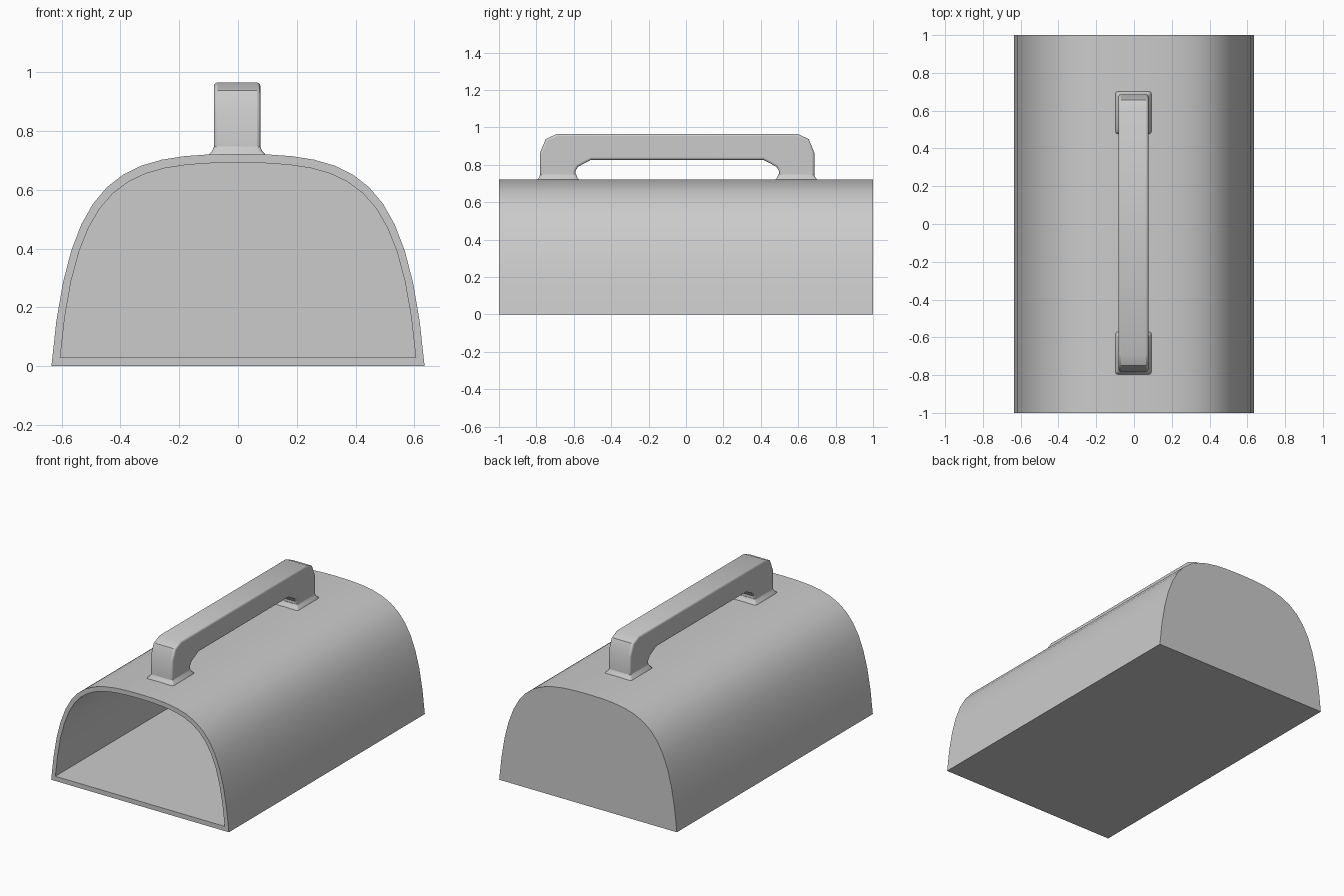
import bpy, bmesh, math
from mathutils import Vector
from mathutils.geometry import interpolate_bezier

cube = bpy.data.objects.get("Cube")
if cube:
    bpy.data.objects.remove(cube, do_unlink=True)

grey = bpy.data.materials.new("plain grey")
grey.use_nodes = True
grey.diffuse_color = (0.6, 0.6, 0.6, 1)
grey.node_tree.nodes["Principled BSDF"].inputs["Base Color"].default_value = (0.6, 0.6, 0.6, 1)


def finish(name, bm, angle=35, bevel=0):
    bmesh.ops.recalc_face_normals(bm, faces=bm.faces)
    mesh = bpy.data.meshes.new(name)
    bm.to_mesh(mesh)
    bm.free()
    mesh.materials.append(grey)
    obj = bpy.data.objects.new(name, mesh)
    bpy.context.collection.objects.link(obj)
    if bevel:
        mod = obj.modifiers.new("soft edges", 'BEVEL')
        mod.width, mod.segments, mod.angle_limit = bevel, 3, math.radians(50)
    bpy.ops.object.select_all(action='DESELECT')
    obj.select_set(True)
    bpy.context.view_layer.objects.active = obj
    bpy.ops.object.shade_smooth_by_angle(angle=math.radians(angle))
    return obj


def bridge(bm, a, b):
    for i in range(len(a)):
        j = (i + 1) % len(a)
        bm.faces.new((a[i], a[j], b[j], b[i]))


def arch(half_width, bottom, top):
    """Closed arch outline with a flat base, as (x, z) pairs."""
    rise = top - bottom
    pts = interpolate_bezier(Vector((half_width, bottom)),
                             Vector((half_width * 0.91, bottom + rise * 0.915)),
                             Vector((half_width * 0.63, top)),
                             Vector((0, top)), 13)
    right = [(p.x, p.y) for p in pts]
    return right + [(-x, z) for x, z in reversed(right[:-1])]


# Scoop body: arched shell, open at the front, closed at the back
bm = bmesh.new()
outer, inner = arch(0.635, 0, 0.722), arch(0.605, 0.03, 0.692)
ring = lambda pts, y: [bm.verts.new((x, y, z)) for x, z in pts]
back, front = ring(outer, 1), ring(outer, -1)
rim, depth = ring(inner, -1), ring(inner, 0.97)
for a, b in ((back, front), (front, rim), (rim, depth)):
    bridge(bm, a, b)
bm.faces.new(back)
bm.faces.new(depth)
finish("scoop_body", bm)

# Carrying handle: bracket profile extruded across x
CX, CY, HALF = -0.003, -0.047, 0.079
half_profile = [(0.54, 0.705), (0.545, 0.765), (0.53, 0.79), (0.46, 0.827)]
outside = [(0.643, 0.965), (0.703, 0.938), (0.733, 0.865), (0.733, 0.705)]
profile = (half_profile + [(-y, z) for y, z in reversed(half_profile)]
           + [(-y, z) for y, z in reversed(outside)] + outside)
bm = bmesh.new()
sides = [[bm.verts.new((CX + s * HALF, CY + y, z)) for y, z in profile] for s in (-1, 1)]
bridge(bm, *sides)
for side in sides:
    bm.faces.new(side)
finish("handle", bm, 25, bevel=0.012)

# Flared feet where the handle meets the body
for s, name in ((-1, "front_foot"), (1, "back_foot")):
    bm = bmesh.new()
    loops = []
    for grow, z in ((0.018, 0.705), (0.016, 0.722), (0.006, 0.732), (-0.001, 0.75)):
        hx, hy, c = HALF + grow, 0.0965 + grow, 0.012
        quarter = [(hx, hy - c), (hx - c * 0.3, hy - c * 0.3), (hx - c, hy)]
        outline = []
        for sx, sy in ((1, 1), (-1, 1), (-1, -1), (1, -1)):
            corner = [(x * sx, y * sy) for x, y in quarter]
            outline += corner if sx * sy > 0 else corner[::-1]
        loops.append([bm.verts.new((CX + x, CY + s * 0.6365 + y, z)) for x, y in outline])
    for a, b in zip(loops, loops[1:]):
        bridge(bm, a, b)
    bm.faces.new(loops[0])
    bm.faces.new(loops[-1])
    finish(name, bm, 50)
